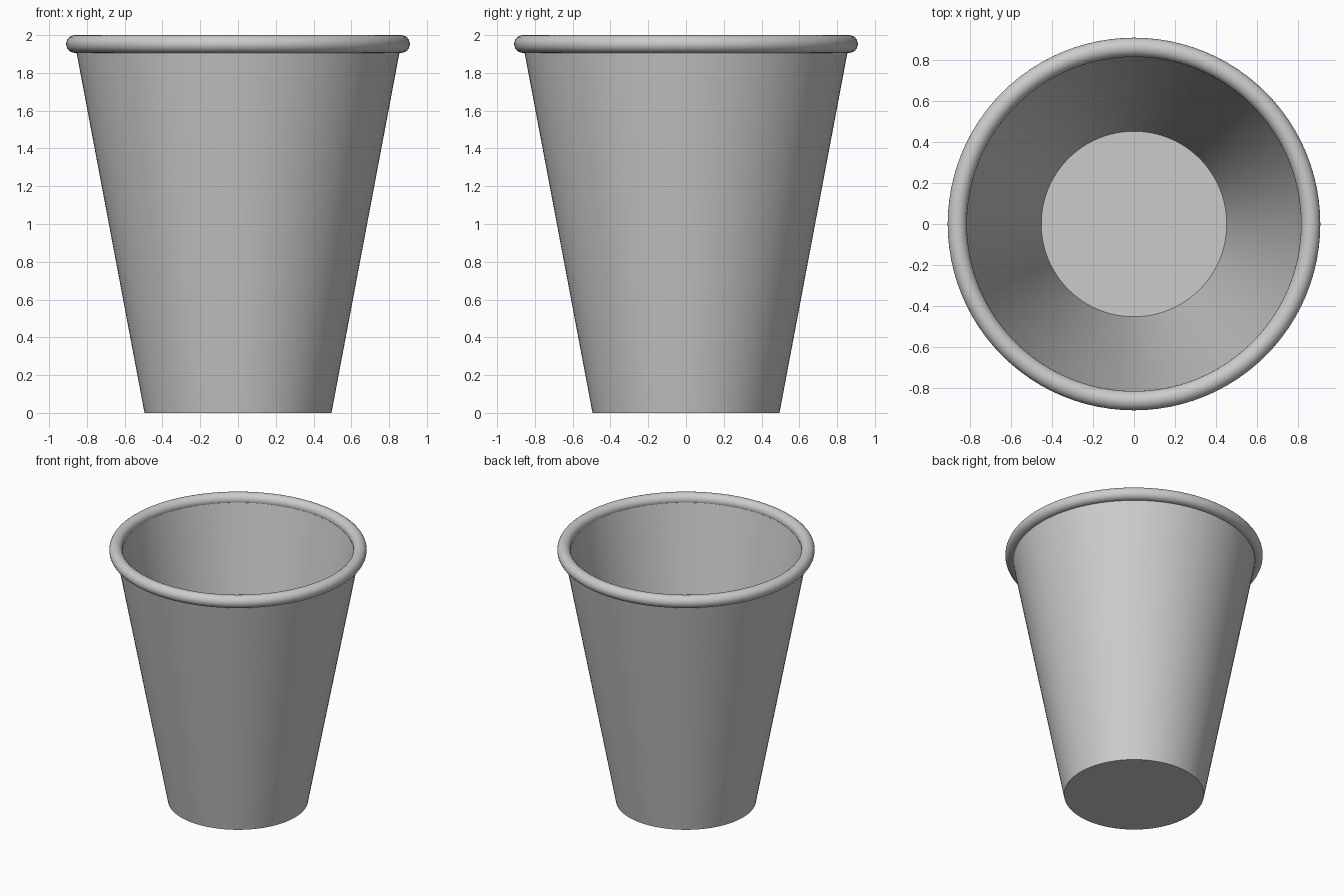
import bpy
import bmesh
import math

cube = bpy.data.objects.get("Cube")
if cube:
    bpy.data.objects.remove(cube, do_unlink=True)

SEGMENTS = 96

# Single plain grey
grey = bpy.data.materials.new("plain grey")
grey.use_nodes = True
colour = (0.6, 0.6, 0.6, 1)
grey.diffuse_color = colour
grey.node_tree.nodes["Principled BSDF"].inputs["Base Color"].default_value = colour


def lathe(name, profile, closed=False):
    """Spin an (r, z) profile around the z axis."""
    bm = bmesh.new()
    verts = [bm.verts.new((r, 0, z)) for r, z in profile]
    edges = [bm.edges.new(pair) for pair in zip(verts, verts[1:])]
    if closed:
        edges.append(bm.edges.new((verts[-1], verts[0])))
    bmesh.ops.spin(bm, geom=verts + edges, axis=(0, 0, 1), cent=(0, 0, 0),
                   angle=math.tau, steps=SEGMENTS, use_duplicate=False)
    bmesh.ops.remove_doubles(bm, verts=bm.verts, dist=0.0001)
    bmesh.ops.recalc_face_normals(bm, faces=bm.faces)
    mesh = bpy.data.meshes.new(name)
    bm.to_mesh(mesh)
    bm.free()
    mesh.materials.append(grey)
    obj = bpy.data.objects.new(name, mesh)
    bpy.context.collection.objects.link(obj)
    bpy.ops.object.select_all(action="DESELECT")
    obj.select_set(True)
    bpy.context.view_layer.objects.active = obj
    bpy.ops.object.shade_smooth_by_angle(angle=math.radians(35))
    return obj


# Tapered cup with a hollow inside and a flat floor
lathe("cup_body", [(0, 0), (0.495, 0), (0.861, 1.94),
                   (0.817, 1.94), (0.453, 0.04), (0, 0.04)])

# Rolled lip
lip_radius, lip_thickness, steps = 0.863, 0.047, 24
lathe("rolled_rim", [(lip_radius + lip_thickness * math.cos(math.tau * i / steps),
                      1.953 + lip_thickness * math.sin(math.tau * i / steps))
                     for i in range(steps)], closed=True)
